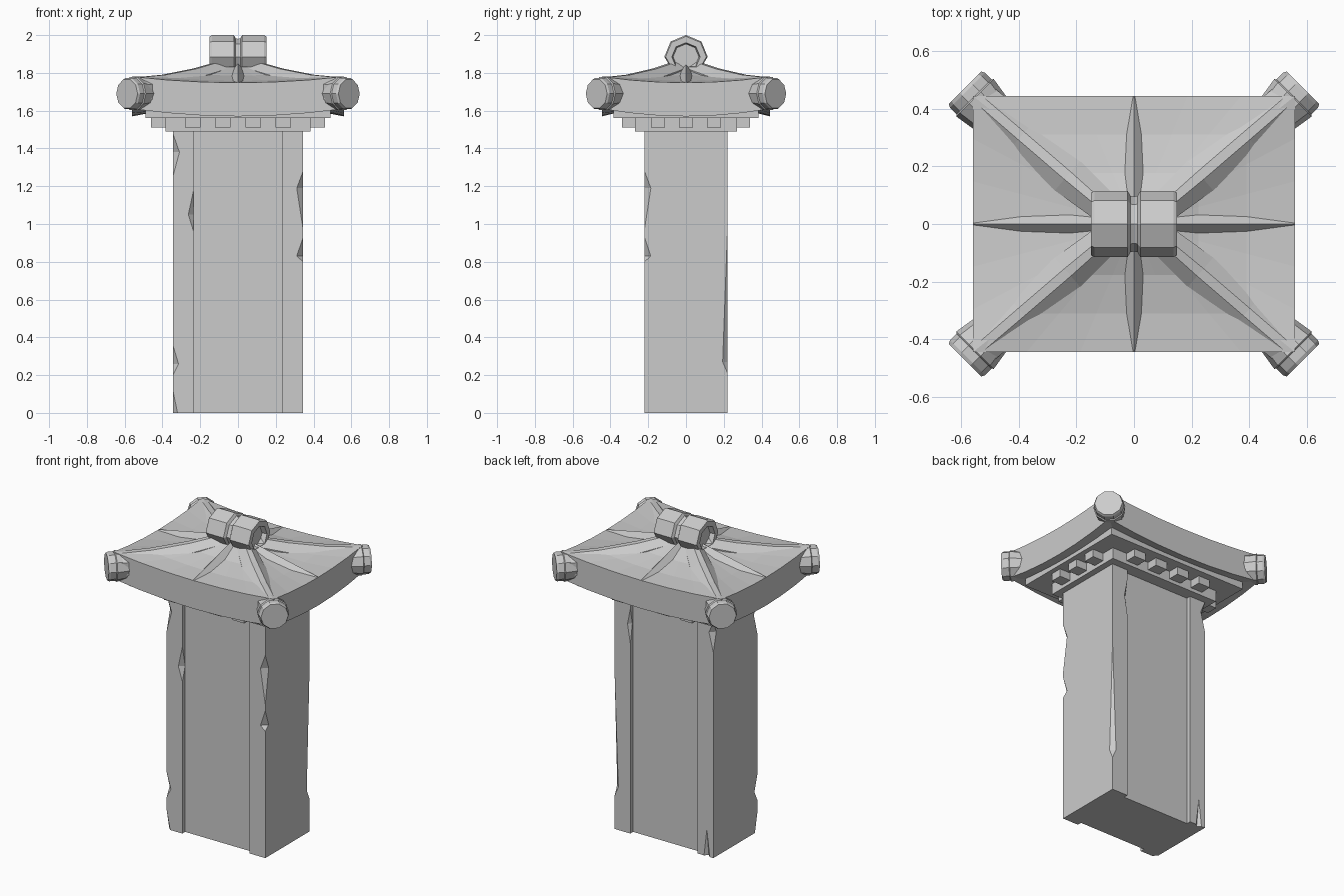
import bpy, bmesh, math
from mathutils import Vector

cube = bpy.data.objects.get("Cube")
if cube:
    bpy.data.objects.remove(cube, do_unlink=True)

stone = bpy.data.materials.new("grey_stone")
stone.use_nodes = True
GREY = (0.6, 0.6, 0.6, 1)
stone.diffuse_color = GREY
stone.node_tree.nodes["Principled BSDF"].inputs["Base Color"].default_value = GREY


def finish(name, bm):
    bmesh.ops.recalc_face_normals(bm, faces=bm.faces)
    mesh = bpy.data.meshes.new(name)
    bm.to_mesh(mesh)
    bm.free()
    mesh.materials.append(stone)
    obj = bpy.data.objects.new(name, mesh)
    bpy.context.collection.objects.link(obj)
    return obj


def loft(name, rings):
    """Skin a list of equal point rings and cap both ends."""
    bm = bmesh.new()
    rows = [[bm.verts.new(p) for p in ring] for ring in rings]
    n = len(rows[0])
    for a, b in zip(rows, rows[1:]):
        for i in range(n):
            j = (i + 1) % n
            bm.faces.new((a[i], a[j], b[j], b[i]))
    bm.faces.new(rows[0])
    bm.faces.new(rows[-1])
    return finish(name, bm)


def box(name, x, y, z0, z1, hx, hy):
    ring = [(-hx, -hy), (hx, -hy), (hx, hy), (-hx, hy)]
    return loft(name, [[(x + a, y + b, z) for a, b in ring] for z in (z0, z1)])


# Pillar with a shallow recessed panel on front and back
W, D, PANEL, STEP = 0.345, 0.22, 0.235, 0.028
half = [(-W, -D), (-PANEL, -D), (-PANEL, STEP - D),
        (PANEL, STEP - D), (PANEL, -D), (W, -D)]
outline = half + [(-x, -y) for x, y in half]
pillar = loft("pillar", [[(x, y, z) for x, y in outline] for z in (0, 1.5)])

# Chipped edges: x, y, low z, widest z, high z, size
chips = [(-W, -D, 1.25, 1.38, 1.48, 0.035), (-W, -D, 0.2, 0.26, 0.36, 0.03),
         (-W, -D, -0.1, 0.0, 0.12, 0.025), (-PANEL, -D, 0.96, 1.05, 1.18, 0.028),
         (W, -D, 0.97, 1.19, 1.28, 0.034), (W, -D, 0.8, 0.83, 0.93, 0.034),
         (W, D, 0.21, 0.27, 0.98, 0.026), (-W, D, 1.3, 1.42, 1.49, 0.03),
         (PANEL, D, 1.2, 1.32, 1.42, 0.02), (-0.3, D, -0.1, 0.0, 0.17, 0.02)]
bm = bmesh.new()
for x, y, low, mid, high, r in chips:
    ring = [bm.verts.new((x + a * r, y + b * r, mid))
            for a, b in ((1, 0), (0, 1), (-1, 0), (0, -1))]
    for z in (low, high):
        tip = bm.verts.new((x, y, z))
        for i in range(4):
            bm.faces.new((ring[i], ring[(i + 1) % 4], tip))
cutter = finish("chip_cutter", bm)
cutter.hide_render = True
mod = pillar.modifiers.new("chips", "BOOLEAN")
mod.operation = "DIFFERENCE"
mod.solver = "EXACT"
mod.object = cutter
bpy.context.view_layer.objects.active = pillar
bpy.ops.object.modifier_apply(modifier=mod.name)
bpy.data.objects.remove(cutter, do_unlink=True)

# Cornice slabs and dentil blocks
box("cornice", 0, 0, 1.49, 1.57, 0.385, 0.27)
box("soffit_slab", 0, 0, 1.56, 1.63, 0.49, 0.385)
for s in (-1, 1):
    for i in range(4):
        box("long_side_dentil", -0.24 + 0.16 * i, s * 0.3, 1.512, 1.57, 0.041, 0.04)
    for i in range(3):
        box("short_side_dentil", s * 0.42, -0.147 + 0.147 * i, 1.512, 1.57, 0.04, 0.037)

# Concave hipped roof with a deep fascia that lifts toward the corners
EX, EY, N = 0.56, 0.445, 6
corners = [(-1, -1), (1, -1), (1, 1), (-1, 1)]
border = []
for (ax, ay), (bx, by) in zip(corners, corners[1:] + corners[:1]):
    for i in range(N):
        f = i / N
        border.append((ax + (bx - ax) * f, ay + (by - ay) * f))


def roof_ring(t, z, lift):
    return [(x * EX * t, y * EY * t, z + lift * min(abs(x), abs(y)) ** 2)
            for x, y in border]


loft("roof", [roof_ring(0.86, 1.585, 0.02), roof_ring(1, 1.57, 0.04),
              roof_ring(1, 1.748, 0.032), roof_ring(0.7, 1.757, 0.022),
              roof_ring(0.4, 1.785, 0.012), roof_ring(0.15, 1.83, 0.005),
              roof_ring(0.01, 1.865, 0)])

# Low triangular rib down the middle of each slope
for dx, dy, reach in ((1, 0, EX), (-1, 0, EX), (0, 1, EY), (0, -1, EY)):
    d, n = Vector((dx, dy, 0)), Vector((-dy, dx, 0))
    rings = []
    for r, top in ((0, 1.868), (reach - 0.002, 1.752)):
        rings.append([d * r + n * w + Vector((0, 0, z))
                      for w, z in ((-0.08, top - 0.09), (0, top), (0.08, top - 0.09))])
    loft("slope_rib", rings)

# Hip bars and their round end caps
for sx, sy in corners:
    start, end = Vector((sx * 0.07, sy * 0.03, 0)), Vector((sx * 0.53, sy * 0.425, 0))
    d = (end - start).normalized()
    n = Vector((-d.y, d.x, 0))
    rings = []
    for t, top, w in ((0, 1.868, 0.05), (0.35, 1.822, 0.068),
                      (0.7, 1.79, 0.068), (1, 1.777, 0.065)):
        p = start.lerp(end, t) + Vector((0, 0, top))
        rings.append([p + n * a * w + Vector((0, 0, b))
                      for a, b in ((-1, -0.12), (-1, -0.04), (-0.25, 0),
                                   (0.25, 0), (1, -0.04), (1, -0.12))])
    loft("hip_bar", rings)

    axis = Vector((sx, sy, 0)).normalized()
    side = Vector((-axis.y, axis.x, 0))
    face = Vector((sx * 0.588, sy * 0.474, 1.69))
    rings = []
    for back, r in ((0.14, 0.072), (0.125, 0.08), (0.05, 0.092),
                    (0.045, 0.086), (0.012, 0.086), (0, 0.08)):
        rings.append([face - axis * back + side * r * math.cos(k * math.tau / 10)
                      + Vector((0, 0, r * math.sin(k * math.tau / 10)))
                      for k in range(10)])
    loft("hip_end_cap", rings)

# Octagonal crest with hollow ends and a groove around the middle
side_profile = [(0, 0.095), (0.012, 0.098), (0.022, 0.115), (0.138, 0.115),
                (0.15, 0.108), (0.15, 0.075), (0.12, 0.068)]
profile = [(-x, r) for x, r in reversed(side_profile[1:])] + side_profile
loft("crest", [[(x, r * math.cos(k * math.tau / 8),
                 max(1.885 + r * math.sin(k * math.tau / 8), 1.83))
                for k in range(8)] for x, r in profile])
